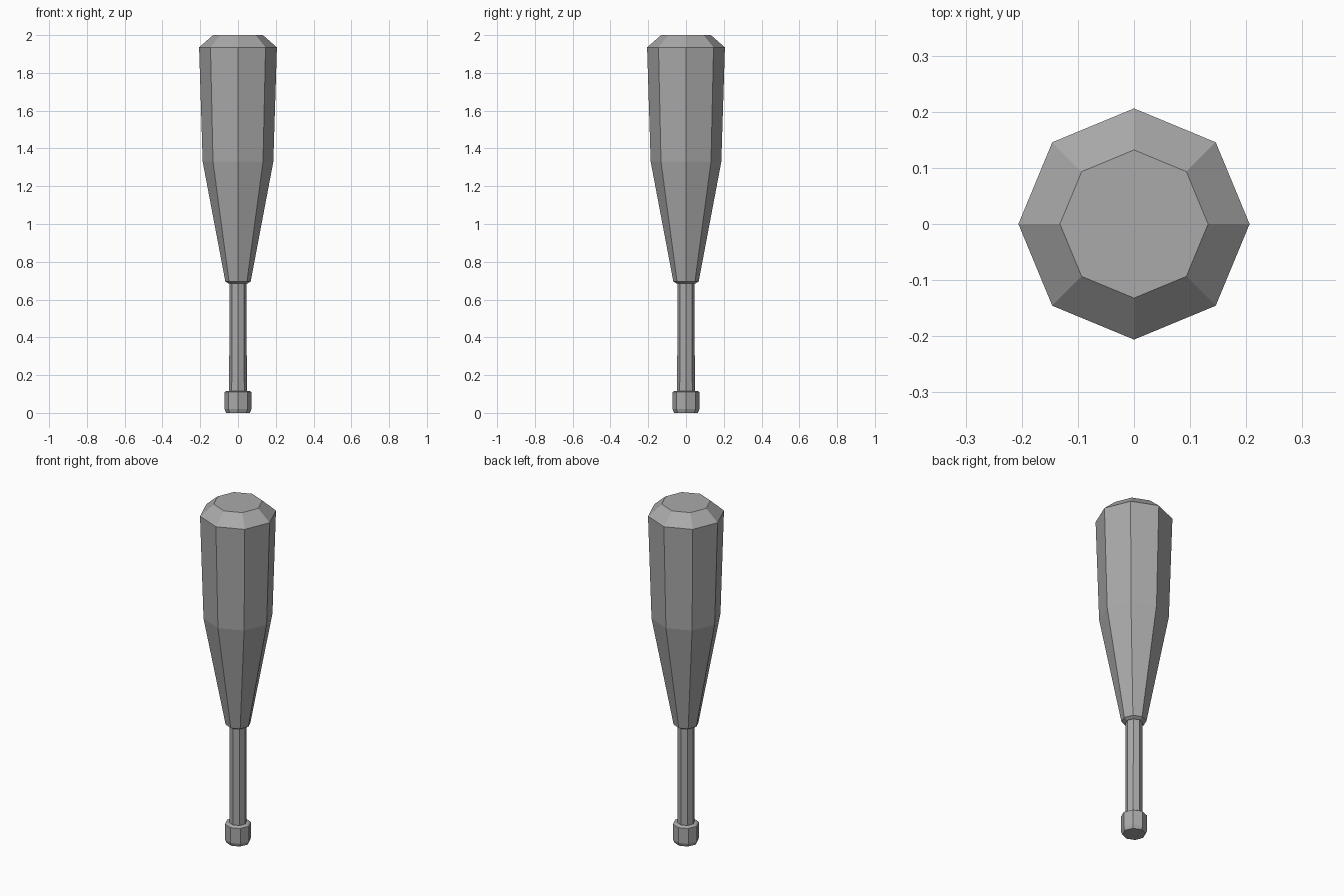
import bpy, bmesh
from math import cos, sin, tau

SIDES = 8

cube = bpy.data.objects.get("Cube")
if cube:
    bpy.data.objects.remove(cube, do_unlink=True)

grey = bpy.data.materials.new("plain_grey")
grey.use_nodes = True
colour = (0.4, 0.4, 0.4, 1)
grey.diffuse_color = colour
grey.node_tree.nodes["Principled BSDF"].inputs["Base Color"].default_value = colour


def lathe(name, profile):
    """Flat-shaded eight-sided solid from (radius, height) pairs, capped at both ends."""
    bm = bmesh.new()
    rings = [[bm.verts.new((r * cos(tau * i / SIDES), r * sin(tau * i / SIDES), z))
              for i in range(SIDES)] for r, z in profile]
    for low, high in zip(rings, rings[1:]):
        for i in range(SIDES):
            j = (i + 1) % SIDES
            bm.faces.new((low[i], low[j], high[j], high[i]))
    bm.faces.new(rings[0][::-1])
    bm.faces.new(rings[-1])
    mesh = bpy.data.meshes.new(name)
    bm.to_mesh(mesh)
    bm.free()
    mesh.materials.append(grey)
    obj = bpy.data.objects.new(name, mesh)
    bpy.context.collection.objects.link(obj)
    return obj


# End knob, slim grip and the tapered barrel with a bevelled top
lathe("knob", [(0.063, 0.0), (0.071, 0.02), (0.071, 0.11), (0.06, 0.117)])
lathe("handle", [(0.047, 0.1), (0.045, 0.7)])
lathe("barrel", [(0.05, 0.685), (0.067, 0.695), (0.187, 1.33), (0.206, 1.935), (0.132, 2.0)])
